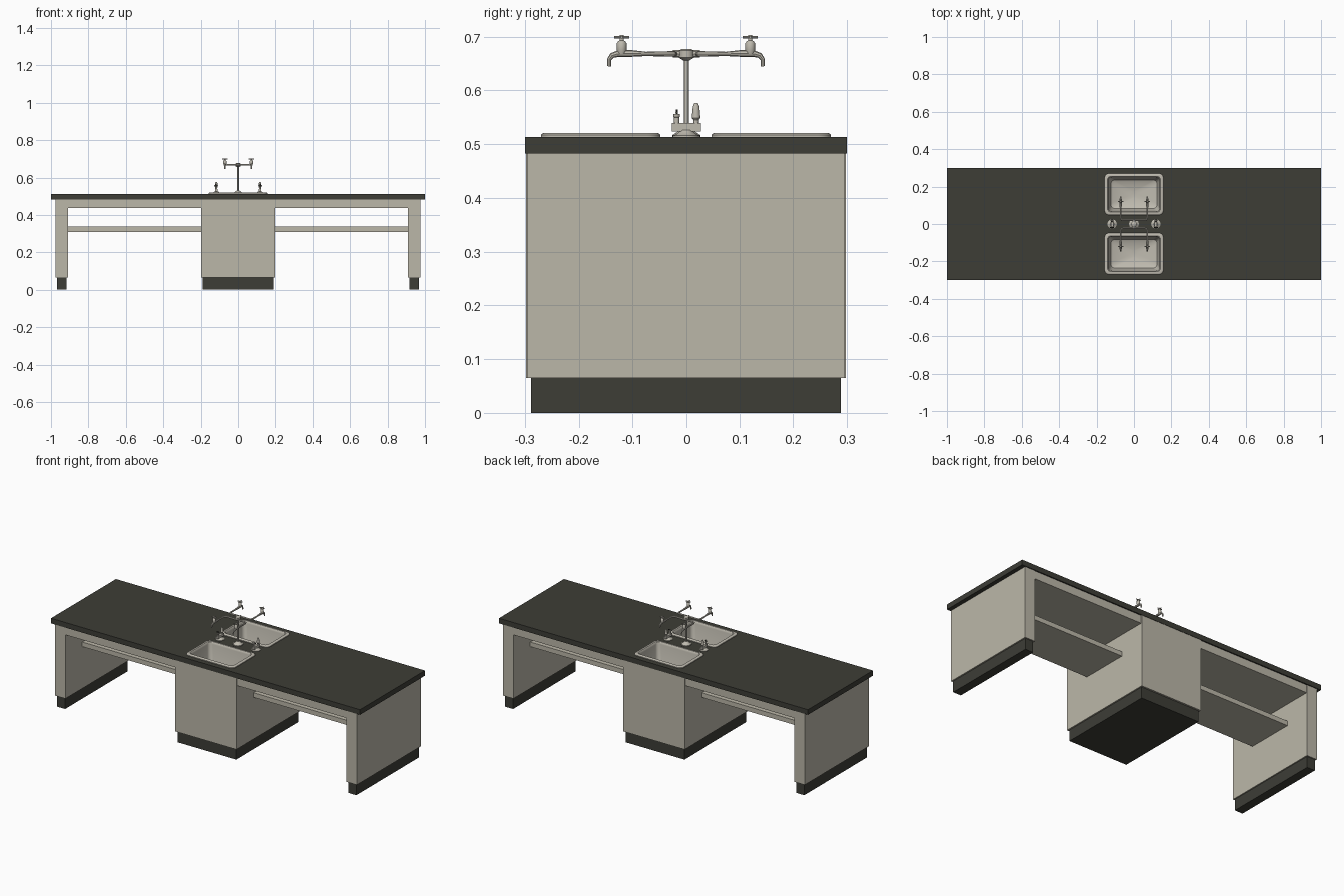
import bpy, bmesh, math
from mathutils import Vector

if "Cube" in bpy.data.objects:
    bpy.data.objects.remove(bpy.data.objects["Cube"])


def material(name, rgb):
    m = bpy.data.materials.new(name)
    m.diffuse_color = (*rgb, 1)
    m.use_nodes = True
    m.node_tree.nodes["Principled BSDF"].inputs["Base Color"].default_value = m.diffuse_color
    return m


BEIGE = material("warm_beige", (0.50, 0.475, 0.395))
STEEL = material("pale_steel", (0.52, 0.495, 0.43))
DARK = material("charcoal", (0.047, 0.047, 0.037))


def finish(bm, name, mat, smooth=False):
    me = bpy.data.meshes.new(name)
    bm.to_mesh(me)
    bm.free()
    ob = bpy.data.objects.new(name, me)
    bpy.context.collection.objects.link(ob)
    me.materials.append(mat)
    if smooth:
        smooth_object(ob)
    return ob


def select(ob):
    bpy.ops.object.select_all(action='DESELECT')
    ob.select_set(True)
    bpy.context.view_layer.objects.active = ob


def smooth_object(ob):
    select(ob)
    bpy.ops.object.shade_smooth_by_angle(angle=math.radians(35))


def box(name, x, y, z, mat, open_top=False):
    bm = bmesh.new()
    bmesh.ops.create_cube(bm, size=1)
    for v in bm.verts:
        v.co = Vector([a[0] + (c + 0.5) * (a[1] - a[0]) for a, c in zip((x, y, z), v.co)])
    if open_top:
        bm.normal_update()
        bmesh.ops.delete(bm, geom=[f for f in bm.faces if f.normal.z > 0.9], context='FACES_ONLY')
    return finish(bm, name, mat)


def skin(bm, loops):
    """Bridge equal-length loops of points."""
    rings = [[bm.verts.new(p) for p in loop] for loop in loops]
    for a, b in zip(rings, rings[1:]):
        n = len(a)
        for j in range(n):
            k = (j + 1) % n
            bm.faces.new((a[j], a[k], b[k], b[j]))
    return rings


def lathe(name, x, y, profile, mat, n=16):
    """Turned part from (radius, z) pairs, bottom to top."""
    bm = bmesh.new()
    ang = [2 * math.pi * i / n for i in range(n)]
    rings = skin(bm, [[(x + r * math.cos(a), y + r * math.sin(a), z) for a in ang] for r, z in profile])
    bm.faces.new(rings[-1])
    bm.faces.new(rings[0][::-1])
    return finish(bm, name, mat, True)


def pipe(name, pts, mat):
    """Round pipe through (x, y, z, radius) points."""
    cu = bpy.data.curves.new(name, 'CURVE')
    cu.dimensions = '3D'
    cu.bevel_depth = 1.0
    cu.bevel_resolution = 2
    cu.use_fill_caps = True
    sp = cu.splines.new('POLY')
    sp.points.add(len(pts) - 1)
    for p, q in zip(sp.points, pts):
        p.co = (*q[:3], 1)
        p.radius = q[3]
    cu.materials.append(mat)
    ob = bpy.data.objects.new(name, cu)
    bpy.context.collection.objects.link(ob)
    select(ob)
    bpy.ops.object.convert(target='MESH')
    smooth_object(bpy.context.view_layer.objects.active)


def rounded_rect(cx, cy, hx, hy, r, z, n=6):
    pts = []
    for q, (sx, sy) in enumerate([(1, 1), (-1, 1), (-1, -1), (1, -1)]):
        for i in range(n + 1):
            a = math.pi / 2 * (q + i / n)
            pts.append((cx + sx * (hx - r) + r * math.cos(a), cy + sy * (hy - r) + r * math.sin(a), z))
    return pts


# Countertop with two sink openings
top = box("countertop", (-1, 1), (-0.3, 0.3), (0.483, 0.513), DARK)
for s in (-1, 1):
    c = s * 0.159
    cutter = box("sink_cutter", (-0.145, 0.145), (c - 0.1, c + 0.1), (0.4, 0.6), DARK)
    cutter.hide_render = True
    mod = top.modifiers.new("opening", 'BOOLEAN')
    mod.operation = 'DIFFERENCE'
    mod.solver = 'EXACT'
    mod.object = cutter
    select(top)
    bpy.ops.object.modifier_apply(modifier=mod.name)
    bpy.data.objects.remove(cutter)

# Central cabinet and its plinth
box("sink_cabinet", (-0.198, 0.198), (-0.298, 0.298), (0.065, 0.483), BEIGE, open_top=True)
box("cabinet_plinth", (-0.19, 0.19), (-0.288, 0.288), (0, 0.065), DARK)

# End supports, aprons and shelves on both sides
for s, side in ((-1, "left"), (1, "right")):
    def span(a, b):
        return tuple(sorted((s * a, s * b)))
    box(side + "_support", span(0.91, 0.976), (-0.295, 0.295), (0.065, 0.483), BEIGE)
    box(side + "_plinth", span(0.917, 0.968), (-0.288, 0.288), (0, 0.065), DARK)
    box(side + "_apron", span(0.198, 0.91), (-0.293, 0.293), (0.437, 0.483), BEIGE)
    box(side + "_shelf", span(0.198, 0.91), (-0.14, 0.14), (0.31, 0.337), BEIGE)

# Sinks: raised rim, tapered basin, floor falling to a drain
for s, side in ((-1, "front"), (1, "back")):
    cy = s * 0.159
    bm = bmesh.new()
    loops = [rounded_rect(0, cy, 0.157 - i, 0.111 - i, r, z) for i, r, z in (
        (0, 0.025, 0.512), (0, 0.025, 0.517), (0.003, 0.023, 0.520), (0.006, 0.022, 0.521),
        (0.015, 0.02, 0.521), (0.018, 0.02, 0.518), (0.020, 0.02, 0.508),
        (0.029, 0.022, 0.40), (0.034, 0.022, 0.387), (0.046, 0.022, 0.38))]
    drain = [(0.018 * math.cos(2 * math.pi * (j + .5) / 28), cy + 0.018 * math.sin(2 * math.pi * (j + .5) / 28), 0.37)
             for j in range(28)]
    rings = skin(bm, loops + [drain])
    bm.faces.new(rings[-1])
    finish(bm, side + "_sink", STEEL, True)

# Mixer column and hub
lathe("column_base", 0, 0, [(0.026, 0.513), (0.026, 0.517), (0.018, 0.522), (0.012, 0.528), (0.005, 0.531)], STEEL, 24)
lathe("column", 0, 0, [(0.0042, 0.528), (0.0042, 0.662)], STEEL)
lathe("column_hub", 0, 0, [(0.006, 0.656), (0.014, 0.661), (0.014, 0.674), (0.009, 0.677)], STEEL)
pipe("hub_crossbar", [(0, -0.025, 0.668, 0.007), (0, 0.025, 0.668, 0.007)], STEEL)

# Four tap arms with spout, valve and cross handle
for sx in (-1, 1):
    for sy in (-1, 1):
        X, Y = sx * 0.071, sy * 0.12
        arm = [(0, .021, .668, .005), (.055, .021, .668, .005), (.066, .024, .668, .005),
               (.071, .034, .668, .005), (.071, .075, .668, .004), (.071, .105, .669, .0065),
               (.071, .128, .668, .006), (.071, .138, .665, .005), (.071, .143, .658, .004),
               (.071, .1435, .645, .004)]
        pipe("tap_arm", [(sx * a, sy * b, z, r) for a, b, z, r in arm], STEEL)
        lathe("tap_valve", X, Y, [(0.007, 0.668), (0.009, 0.675), (0.009, 0.688), (0.007, 0.691),
                                  (0.004, 0.693), (0.004, 0.703)], STEEL)
        pipe("tap_handle_x", [(X - 0.014, Y, 0.699, 0.0025), (X + 0.014, Y, 0.699, 0.0025)], STEEL)
        pipe("tap_handle_y", [(X, Y - 0.014, 0.699, 0.0025), (X, Y + 0.014, 0.699, 0.0025)], STEEL)

# Gas outlets either side of the mixer
for X in (-0.117, 0.117):
    lathe("outlet_base", X, 0, [(0.025, 0.513), (0.025, 0.516), (0.016, 0.52), (0.01, 0.526)], STEEL, 24)
    box("outlet_body", (X - 0.007, X + 0.007), (-0.027, 0.027), (0.524, 0.539), STEEL)
    lathe("outlet_valve", X, -0.018, [(0.005, 0.539), (0.005, 0.55), (0.006, 0.551), (0.006, 0.556)], STEEL)
    lathe("outlet_stem", X, -0.018, [(0.002, 0.556), (0.002, 0.565)], DARK, 8)
    pipe("outlet_lever", [(X - 0.01, -0.018, 0.559, 0.0022), (X + 0.01, -0.018, 0.559, 0.0022)], DARK)
    lathe("outlet_nozzle", X, 0.018, [(0.005, 0.539), (0.005, 0.545), (0.008, 0.549), (0.007, 0.56),
                                      (0.006, 0.57), (0.003, 0.577)], STEEL)
